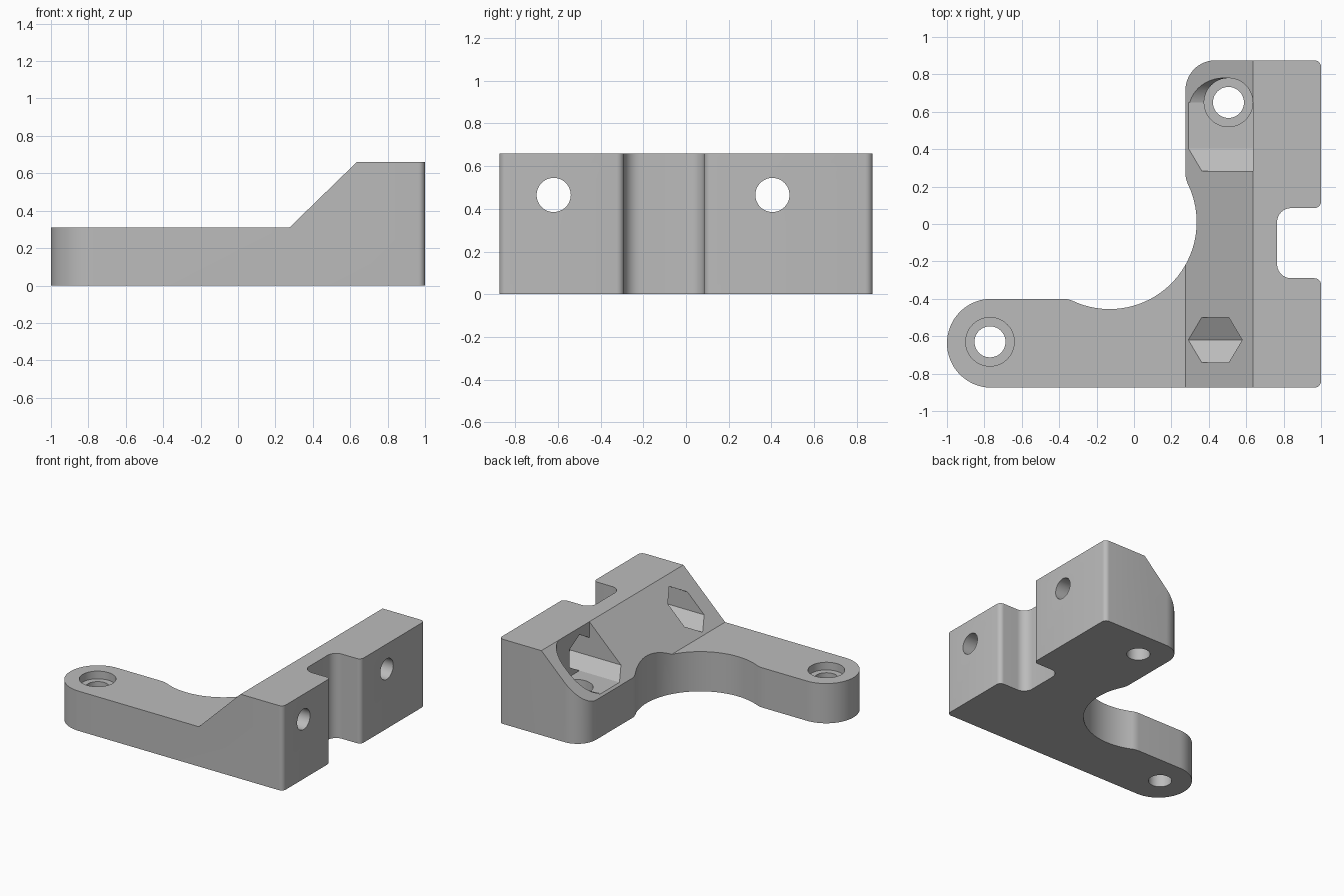
import bpy, bmesh
from math import radians, degrees, cos, sin, atan2, hypot, sqrt
from mathutils import Vector

if "Cube" in bpy.data.objects:
    bpy.data.objects.remove(bpy.data.objects["Cube"], do_unlink=True)

TOP, ARM_TOP = 0.66, 0.31


def arc(cx, cy, r, a0, a1, step=5):
    n = max(2, round(abs(a1 - a0) / step))
    angles = [radians(a0 + (a1 - a0) * i / n) for i in range(n + 1)]
    return [(cx + r * cos(a), cy + r * sin(a)) for a in angles]


def prism(name, profile, axis, lo, hi):
    """Extrude a closed 2D profile along the x, y or z axis."""
    place = {"x": lambda u, v, d: (d, u, v),
             "y": lambda u, v, d: (u, d, v),
             "z": lambda u, v, d: (u, v, d)}[axis]
    bm = bmesh.new()
    base = bm.faces.new([bm.verts.new(place(u, v, lo)) for u, v in profile])
    side = bmesh.ops.extrude_face_region(bm, geom=[base])["geom"]
    shift = Vector(place(0, 0, hi - lo))
    bmesh.ops.translate(bm, vec=shift, verts=[g for g in side if isinstance(g, bmesh.types.BMVert)])
    bmesh.ops.recalc_face_normals(bm, faces=bm.faces)
    mesh = bpy.data.meshes.new(name)
    bm.to_mesh(mesh)
    bm.free()
    ob = bpy.data.objects.new(name, mesh)
    bpy.context.collection.objects.link(ob)
    return ob


def cut(target, name, profile, axis, lo, hi):
    cutter = prism(name, profile, axis, lo, hi)
    cutter.hide_render = True
    mod = target.modifiers.new(name, "BOOLEAN")
    mod.operation, mod.solver, mod.object = "DIFFERENCE", "EXACT", cutter
    bpy.context.view_layer.objects.active = target
    bpy.ops.object.modifier_apply(modifier=mod.name)
    bpy.data.objects.remove(cutter, do_unlink=True)


def circle(cx, cy, r):
    return arc(cx, cy, r, 0, 360, 7.5)[:-1]


# Round bite between the arm and the block, blended by fillets
bite_x, bite_y, bite_r, blend = -0.13, 0.01, 0.465, 0.13
reach = bite_r + blend
arm_edge, block_edge = -0.40, 0.275
f1y = arm_edge - blend
f1x = bite_x - sqrt(reach ** 2 - (f1y - bite_y) ** 2)
f2x = block_edge + blend
f2y = bite_y + sqrt(reach ** 2 - (f2x - bite_x) ** 2)
a1 = degrees(atan2(f1y - bite_y, f1x - bite_x))
a2 = degrees(atan2(f2y - bite_y, f2x - bite_x))

# Plan outline
outline = (
    arc(-0.7625, -0.6375, 0.2375, 90, 270)
    + arc(0.965, -0.84, 0.035, -90, 0, 15)
    + arc(0.965, -0.325, 0.035, 0, 90, 15)
    + arc(0.84, -0.215, 0.075, 270, 180, 10)
    + arc(0.84, 0.01, 0.075, 180, 90, 10)
    + arc(0.965, 0.12, 0.035, -90, 0, 15)
    + arc(0.965, 0.84, 0.035, 0, 90, 15)
    + arc(0.435, 0.715, 0.16, 90, 180)
    + arc(f2x, f2y, blend, 180, 180 + a2)
    + arc(bite_x, bite_y, bite_r, a2, a1, 4)
    + arc(f1x, f1y, blend, 180 + a1, 90)
)
bracket = prism("corner_bracket", outline, "z", 0, TOP)

# Low arm and sloped face of the block
cut(bracket, "slope_cutter",
    [(-1.2, ARM_TOP), (0.275, ARM_TOP), (0.635, TOP), (0.738, 0.76), (-1.2, 0.76)], "y", -1, 1)

# Open pocket in the slope above the rear mounting hole
nut_r, nut_z, rear_y, front_y = 0.14, 0.465, 0.405, -0.62
wall = rear_y - nut_r * cos(radians(30))
floor = nut_z - nut_r
start = [(wall, 0.9), (wall, nut_z - nut_r / 2), (rear_y, floor)]
cut(bracket, "pocket_round", start + arc(0.6, floor + 0.18, 0.18, -90, 0) + [(0.78, 0.9)], "x", 0.1, 0.505)
cut(bracket, "pocket_back", start + [(0.65, floor), (0.65, 0.9)], "x", 0.1, 0.635)

# Counterbored vertical mounting holes
for x, y in ((-0.77, -0.63), (0.505, 0.65)):
    cut(bracket, "counterbore", circle(x, y, 0.13), "z", 0.25, 0.9)
    cut(bracket, "mounting_hole", circle(x, y, 0.083), "z", -0.1, 0.4)

# Hexagonal nut traps and horizontal bolt holes
for y in (front_y, rear_y):
    cut(bracket, "nut_trap", arc(y, nut_z, nut_r, 30, 390, 60)[:-1], "x", 0.1, 0.8)
    cut(bracket, "bolt_hole", circle(y, nut_z, 0.08), "x", 0.6, 1.2)

# Plain grey finish
grey = bpy.data.materials.new("plain_grey")
grey.use_nodes = True
colour = (0.5, 0.5, 0.5, 1)
grey.diffuse_color = colour
grey.node_tree.nodes["Principled BSDF"].inputs["Base Color"].default_value = colour
bracket.data.materials.clear()
bracket.data.materials.append(grey)
for face in bracket.data.polygons:
    face.material_index = 0

bpy.ops.object.select_all(action="DESELECT")
bracket.select_set(True)
bpy.context.view_layer.objects.active = bracket
bpy.ops.object.shade_smooth_by_angle(angle=radians(25))
